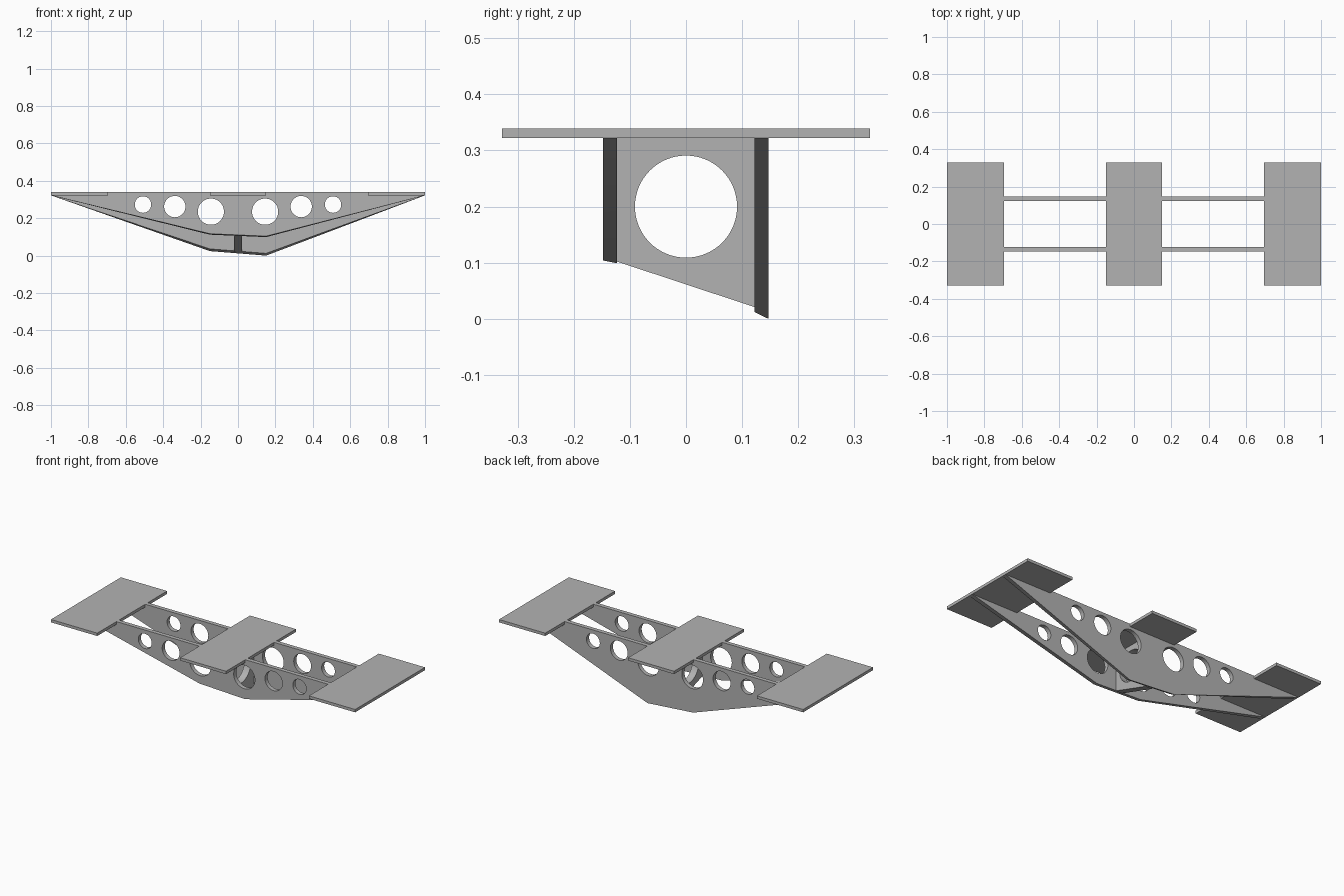
import bpy, bmesh, math
from mathutils import Matrix

cube = bpy.data.objects.get("Cube")
if cube:
    bpy.data.objects.remove(cube, do_unlink=True)

grey = bpy.data.materials.new("mid_grey")
grey.use_nodes = True
colour = (0.45, 0.45, 0.45, 1)
grey.diffuse_color = colour
bsdf = next(n for n in grey.node_tree.nodes if n.type == 'BSDF_PRINCIPLED')
bsdf.inputs["Base Color"].default_value = colour

TOP, UNDER = 0.339, 0.322          # deck top and underside
PLATE_X, MID_X, KINK = 0.696, 0.151, 0.15


def make_object(name, bm):
    bmesh.ops.recalc_face_normals(bm, faces=bm.faces[:])
    mesh = bpy.data.meshes.new(name)
    bm.to_mesh(mesh)
    bm.free()
    mesh.materials.append(grey)
    obj = bpy.data.objects.new(name, mesh)
    bpy.context.collection.objects.link(obj)
    return obj


def loft(name, start, end):
    """Solid between two outlines with equal point counts."""
    bm = bmesh.new()
    a = [bm.verts.new(p) for p in start]
    b = [bm.verts.new(p) for p in end]
    bm.faces.new(a)
    bm.faces.new(b[::-1])
    for i in range(len(a)):
        j = (i + 1) % len(a)
        bm.faces.new((a[i], b[i], b[j], a[j]))
    return make_object(name, bm)


def box(name, x0, x1, y0, y1, z0, z1):
    ring = [(x0, y0), (x1, y0), (x1, y1), (x0, y1)]
    return loft(name, [(x, y, z0) for x, y in ring], [(x, y, z1) for x, y in ring])


def cut_holes(obj, holes, axis):
    """Cut round holes (centre, radius) along an axis."""
    bm = bmesh.new()
    for centre, radius in holes:
        turn = Matrix.Rotation(math.pi / 2, 4, axis)
        bmesh.ops.create_cone(bm, cap_ends=True, segments=64, radius1=radius,
                              radius2=radius, depth=0.1,
                              matrix=Matrix.Translation(centre) @ turn)
    cutter = make_object("hole_cutter", bm)
    cutter.hide_render = True
    mod = obj.modifiers.new("holes", 'BOOLEAN')
    mod.operation, mod.solver, mod.object = 'DIFFERENCE', 'EXACT', cutter
    graph = bpy.context.evaluated_depsgraph_get()
    mesh = bpy.data.meshes.new_from_object(obj.evaluated_get(graph))
    obj.modifiers.clear()
    obj.data = mesh
    bpy.data.objects.remove(cutter, do_unlink=True)
    bpy.ops.object.select_all(action='DESELECT')
    bpy.context.view_layer.objects.active = obj
    obj.select_set(True)
    bpy.ops.object.shade_smooth_by_angle(angle=math.radians(25))


def girder_outline(y, left_z, right_z):
    """Tapered girder outline, notched along the top to seat the plates."""
    half = [(MID_X, UNDER), (MID_X, TOP), (PLATE_X, TOP), (PLATE_X, UNDER), (1, UNDER)]
    upper = [(-x, z) for x, z in half[::-1]] + half
    return [(x, y, z) for x, z in upper + [(KINK, right_z), (-KINK, left_z)]]


# Side girders with sloping undersides and lightening holes
for name, outer, inner in (
        ("front_girder", (-0.148, 0.117, 0.104), (-0.123, 0.112, 0.099)),
        ("back_girder", (0.147, 0.024, 0.0), (0.122, 0.036, 0.012))):
    girder = loft(name, girder_outline(*outer), girder_outline(*inner))
    mid_y = (outer[0] + inner[0]) / 2
    cut_holes(girder, [((side * x, mid_y, z), r) for side in (-1, 1)
                       for x, z, r in ((0.145, 0.235, 0.07), (0.338, 0.262, 0.057),
                                       (0.508, 0.273, 0.044))], 'X')

# Central bulkhead joining the girders
section = [(-0.123, UNDER), (0.122, UNDER), (0.122, 0.021), (-0.123, 0.102)]
bulkhead = loft("bulkhead", [(-0.021, y, z) for y, z in section],
                [(0.021, y, z) for y, z in section])
cut_holes(bulkhead, [((0, 0, 0.2), 0.091)], 'Y')

# Deck plates
for name, x0, x1 in (("right_plate", -1, -PLATE_X), ("middle_plate", -MID_X, MID_X),
                     ("left_plate", PLATE_X, 1)):
    box(name, x0, x1, -0.328, 0.328, UNDER, TOP)
